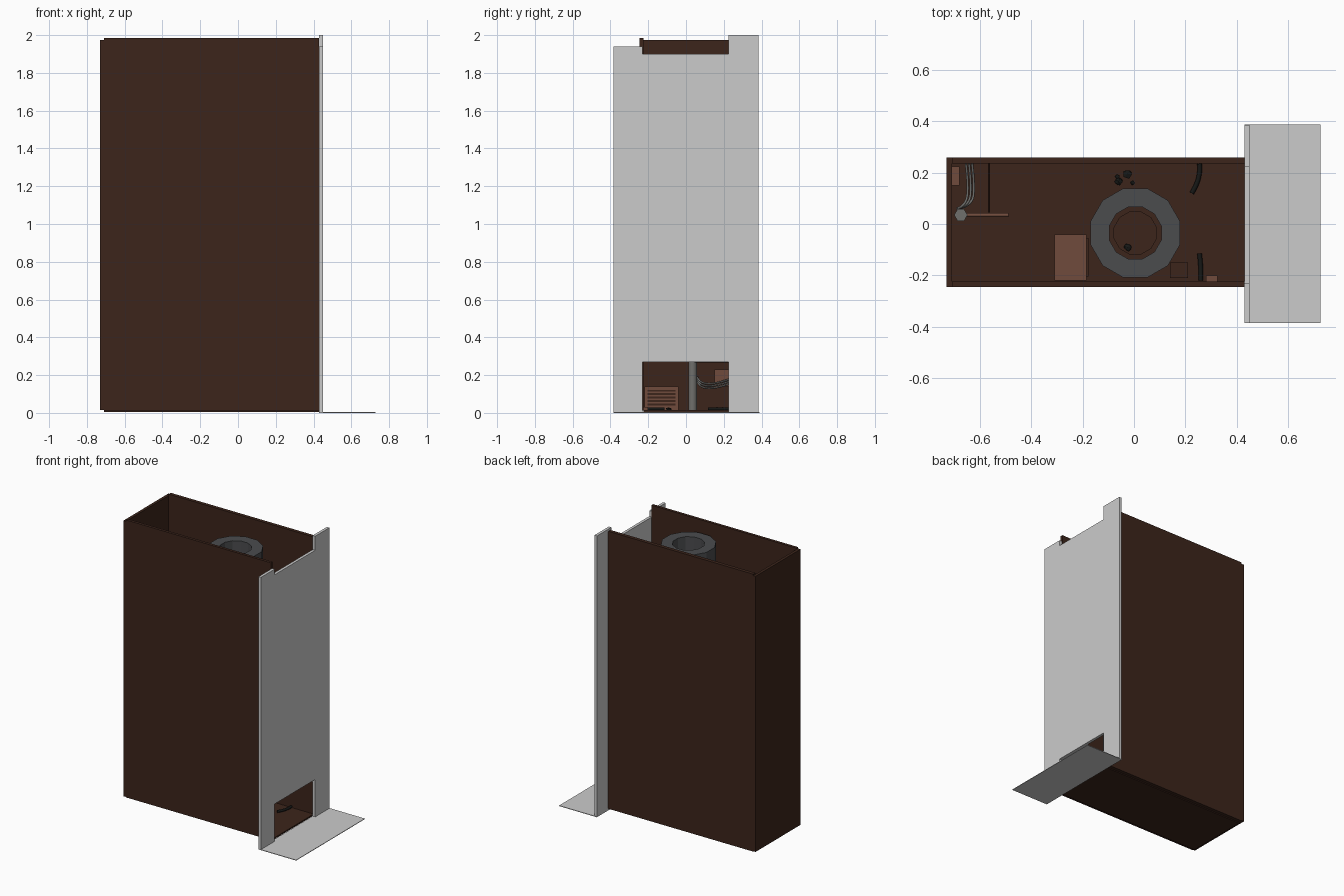
import bpy, bmesh, math, random
from mathutils import Vector

if "Cube" in bpy.data.objects:
    bpy.data.objects.remove(bpy.data.objects["Cube"])
random.seed(4)


def material(name, r, g, b):
    m = bpy.data.materials.new(name)
    m.diffuse_color = (r, g, b, 1)
    m.use_nodes = True
    m.node_tree.nodes["Principled BSDF"].inputs["Base Color"].default_value = m.diffuse_color
    return m


RUST = material("rusty_brown", 0.045, 0.018, 0.011)
DARK = material("dark_grey", 0.07, 0.072, 0.076)
TAN = material("worn_copper", 0.16, 0.07, 0.045)
BLACK = material("soot", 0.008, 0.009, 0.008)
STEEL = material("steel", 0.16, 0.16, 0.15)


def finish(name, bm, mat=None):
    bmesh.ops.recalc_face_normals(bm, faces=bm.faces)
    me = bpy.data.meshes.new(name)
    bm.to_mesh(me)
    bm.free()
    ob = bpy.data.objects.new(name, me)
    bpy.context.collection.objects.link(ob)
    if mat:
        me.materials.append(mat)
    return ob


def box(name, x, y, z, mat=None):
    bm = bmesh.new()
    bmesh.ops.create_cube(bm, size=1)
    for v in bm.verts:
        for i, (a, b) in enumerate((x, y, z)):
            v.co[i] = a if v.co[i] < 0 else b
    return finish(name, bm, mat)


def lathe(name, profile, centre, sides, mat, smooth=False):
    # closed profile of (radius, z) spun about a vertical axis
    bm = bmesh.new()
    rings = []
    for k in range(sides):
        a = 2 * math.pi * (k + 0.5) / sides
        rings.append([bm.verts.new((centre[0] + r * math.cos(a),
                                    centre[1] + r * math.sin(a), z)) for r, z in profile])
    n = len(profile)
    for k in range(sides):
        p, q = rings[k], rings[(k + 1) % sides]
        for i in range(n):
            j = (i + 1) % n
            f = bm.faces.new((p[i], q[i], q[j], p[j]))
            f.smooth = smooth
    return finish(name, bm, mat)


def tube(name, pts, radius, mat):
    cu = bpy.data.curves.new(name, 'CURVE')
    cu.dimensions = '3D'
    cu.bevel_depth = radius
    cu.bevel_resolution = 1
    cu.resolution_u = 5
    cu.use_fill_caps = True
    s = cu.splines.new('NURBS')
    s.points.add(len(pts) - 1)
    for p, c in zip(s.points, pts):
        p.co = (*c, 1)
    s.use_endpoint_u = True
    s.order_u = min(3, len(pts))
    cu.materials.append(mat)
    ob = bpy.data.objects.new(name, cu)
    bpy.context.collection.objects.link(ob)
    return ob


# Tall shaft walls and floor, open at the top
box("front_wall", (-0.71, 0.43), (-0.245, -0.225), (0.012, 1.985), RUST)
box("back_wall", (-0.71, 0.43), (0.235, 0.26), (0.012, 1.985), RUST)
box("end_wall", (-0.73, -0.71), (-0.245, 0.26), (0.015, 1.975), RUST)
box("shaft_floor", (-0.71, 0.43), (-0.225, 0.235), (0.005, 0.015), RUST)

# Facade with doorway and stepped top, extruded from one outline
outline = [(-0.385, 0), (-0.23, 0), (-0.23, 0.27), (0.225, 0.27), (0.225, 0), (0.385, 0),
           (0.385, 2.0), (0.225, 2.0), (0.225, 1.90), (-0.23, 1.90), (-0.23, 1.94), (-0.385, 1.94)]
bm = bmesh.new()
face = bm.faces.new([bm.verts.new((0.43, y, z)) for y, z in outline])
ext = bmesh.ops.extrude_face_region(bm, geom=[face])
bmesh.ops.translate(bm, vec=Vector((0.02, 0, 0)),
                    verts=[g for g in ext["geom"] if isinstance(g, bmesh.types.BMVert)])
finish("facade", bm)

# Ground slab outside the doorway
box("doorstep", (0.43, 0.727), (-0.385, 0.388), (0, 0.004))

# Hanging chute with an inner lip at its mouth
C = (0.005, -0.035)
lathe("chute", [(0.18, 1.90), (0.18, 0.40), (0.105, 0.40), (0.105, 1.90)], C, 12, DARK)
lathe("chute_lip", [(0.105, 0.44), (0.105, 0.41), (0.085, 0.41), (0.085, 0.44)], C, 12, RUST)

# Louvred cabinet
box("cabinet", (-0.31, -0.185), (-0.22, -0.04), (0.015, 0.14), TAN)
for i in range(5):
    z = 0.04 + i * 0.018
    box("cabinet_slat", (-0.185, -0.178), (-0.205, -0.055), (z, z + 0.01), RUST)

# Standing pipe with cross arm, junction box and cables
tube("standing_pipe", [(-0.675, 0.035, 0.015), (-0.675, 0.035, 0.32)], 0.026, STEEL)
tube("pipe_arm", [(-0.675, 0.035, 0.28), (-0.49, 0.035, 0.28)], 0.008, TAN)
box("junction_box", (-0.71, -0.68), (0.15, 0.225), (0.14, 0.23), TAN)
for i in range(3):
    d = i * 0.012
    tube("cable", [(-0.69, 0.06, 0.19 - d), (-0.655 + d, 0.07, 0.16 - d),
                   (-0.645 + d, 0.15, 0.15 - d), (-0.655 + d, 0.235, 0.18 - d)], 0.005, STEEL)
tube("thin_rod", [(-0.565, 0.045, 0.27), (-0.565, 0.235, 0.27)], 0.004, RUST)

# Loose hoses and plates on the floor
for y0, y1 in ((0.12, 0.235), (-0.22, -0.115)):
    tube("floor_hose", [(0.225 if y0 > 0 else 0.26, y0, 0.022), (0.262, (y0 + y1) / 2, 0.022),
                        (0.255, y1, 0.022)], 0.009, BLACK)
box("floor_plate", (0.14, 0.21), (-0.21, -0.15), (0.015, 0.022), RUST)
box("floor_scrap", (0.28, 0.325), (-0.225, -0.20), (0.015, 0.03), TAN)

# Rubble lumps
for x, y, r in ((-0.025, 0.195, 0.02), (-0.06, 0.165, 0.017), (-0.005, 0.16, 0.01),
                (-0.065, 0.185, 0.01), (-0.025, -0.09, 0.017)):
    bm = bmesh.new()
    bmesh.ops.create_icosphere(bm, subdivisions=1, radius=r)
    for v in bm.verts:
        v.co *= random.uniform(0.75, 1.15)
        v.co.z *= 0.6
        v.co += Vector((x, y, 0.02))
    finish("rubble", bm, BLACK)
